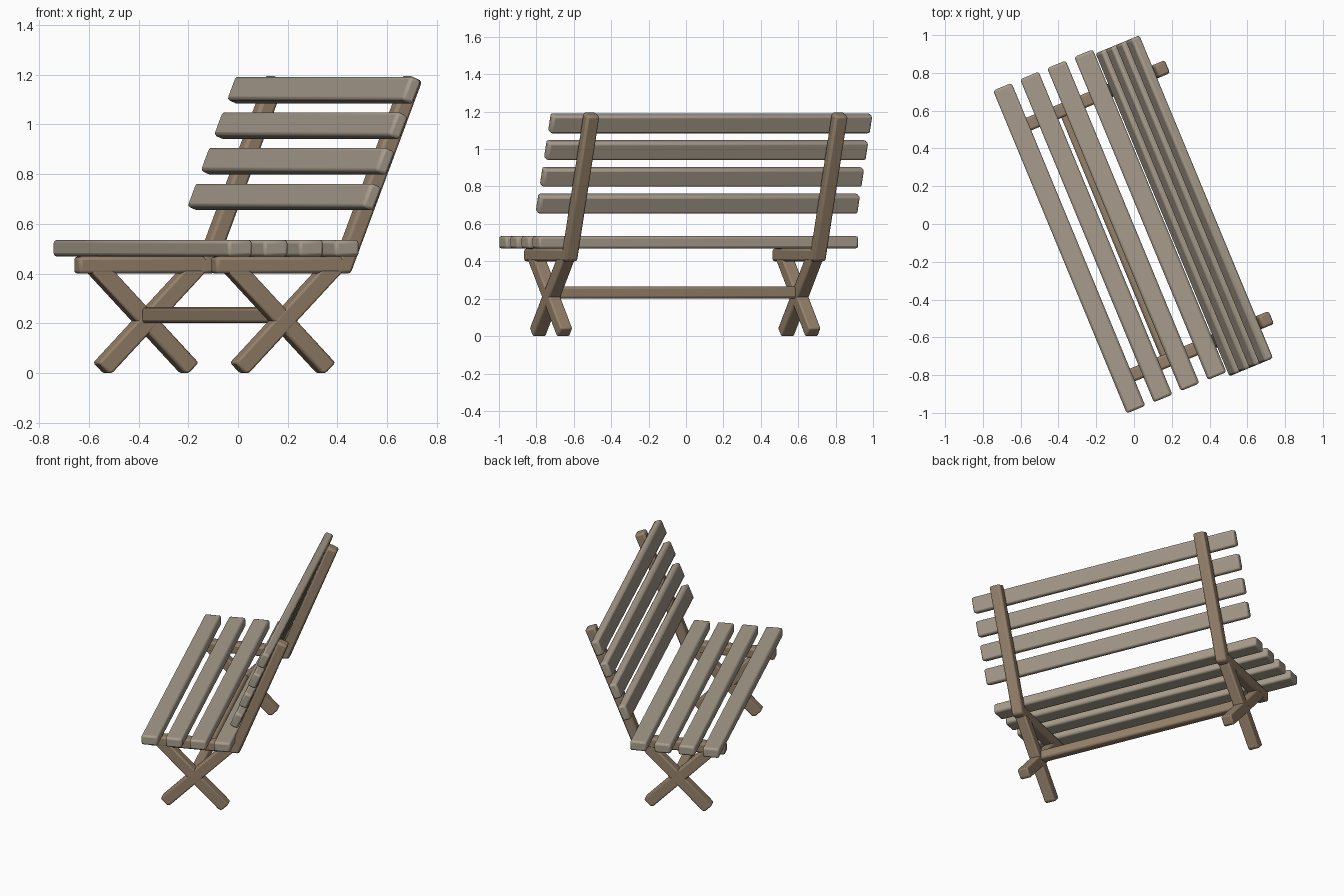
import bpy, bmesh, math
from mathutils import Vector

if "Cube" in bpy.data.objects:
    bpy.data.objects.remove(bpy.data.objects["Cube"])

TURN = math.radians(22.5)   # bench is turned about z; local x = depth, local y = length
LEAN = math.radians(21.9)   # backrest lean


def material(name, rgb):
    m = bpy.data.materials.new(name)
    m.diffuse_color = (*rgb, 1)
    m.use_nodes = True
    m.node_tree.nodes["Principled BSDF"].inputs["Base Color"].default_value = m.diffuse_color
    return m


slat_mat = material("slat_wood", (0.39, 0.335, 0.265))
frame_mat = material("frame_wood", (0.30, 0.22, 0.145))


def beam(name, profile, y0, y1, mat, bevel=0.013):
    """Extrude a depth/height profile along the bench and round its edges."""
    bm = bmesh.new()
    a = [bm.verts.new((x, y0, z)) for x, z in profile]
    b = [bm.verts.new((x, y1, z)) for x, z in profile]
    bm.faces.new(a)
    bm.faces.new(b)
    n = len(a)
    for i in range(n):
        j = (i + 1) % n
        bm.faces.new((a[i], a[j], b[j], b[i]))
    bmesh.ops.recalc_face_normals(bm, faces=bm.faces)
    me = bpy.data.meshes.new(name)
    bm.to_mesh(me)
    bm.free()
    me.materials.append(mat)
    ob = bpy.data.objects.new(name, me)
    bpy.context.collection.objects.link(ob)
    ob.rotation_euler.z = TURN
    mod = ob.modifiers.new("rounded_edges", 'BEVEL')
    mod.width, mod.segments = bevel, 2
    mod.limit_method, mod.angle_limit = 'ANGLE', math.radians(25)
    bpy.context.view_layer.objects.active = ob
    ob.select_set(True)
    bpy.ops.object.shade_smooth_by_angle(angle=math.radians(35))
    ob.select_set(False)
    return ob


def rect(cx, cz, w, h, tilt=0.0):
    """Rectangle profile, leaning toward +x by tilt."""
    c, s = math.cos(tilt), math.sin(tilt)
    return [(cx + x * c + z * s, cz - x * s + z * c)
            for x, z in ((-w/2, -h/2), (w/2, -h/2), (w/2, h/2), (-w/2, h/2))]


# Seat slats
for i in range(4):
    beam(f"seat_slat_{i+1}", rect(-0.366 + 0.155 * i, 0.502, 0.106, 0.066),
         -0.912, 0.938, slat_mat)

# Backrest slats, resting on the front of the posts
for i in range(4):
    z = 0.7085 + 0.143 * i
    beam(f"back_slat_{i+1}", rect(0.073 + math.tan(LEAN) * (z - 0.4), z, 0.053, 0.103, LEAN),
         -0.938, 0.912, slat_mat)

# Post profile: level foot, square-cut top
t, d = math.tan(LEAN), 0.0365
top = Vector((0.139 + t * 0.787, 1.187))
side = Vector((math.cos(LEAN), -math.sin(LEAN))) * 0.034
post = [(0.139 - d, 0.4), (0.139 + d, 0.4), tuple(top + side), tuple(top - side)]

# Crossed leg profile, clipped by the floor
XC = -0.11
leg = [(-0.218, 0.042), (-0.176, 0.0), (-0.158, 0.0), (0.259, 0.417), (0.157, 0.417)]

# Side frames: rail, post and crossed legs
for label, y in (("near", -0.735), ("far", 0.702)):
    beam(f"{label}_seat_rail", [(-0.412, 0.4), (0.165, 0.4), (0.185, 0.468), (-0.412, 0.468)],
         y - 0.036, y + 0.036, frame_mat)
    beam(f"{label}_back_post", post, y - 0.037, y + 0.037, frame_mat)
    for part, s, w in (("front", 1, 0.036), ("rear", -1, 0.035)):
        beam(f"{label}_{part}_leg", [(XC + s * x, z) for x, z in leg],
             y - w, y + w, frame_mat)

# Stretcher joining the crossed legs
beam("stretcher", rect(XC, 0.233, 0.06, 0.064), -0.71, 0.677, frame_mat)
